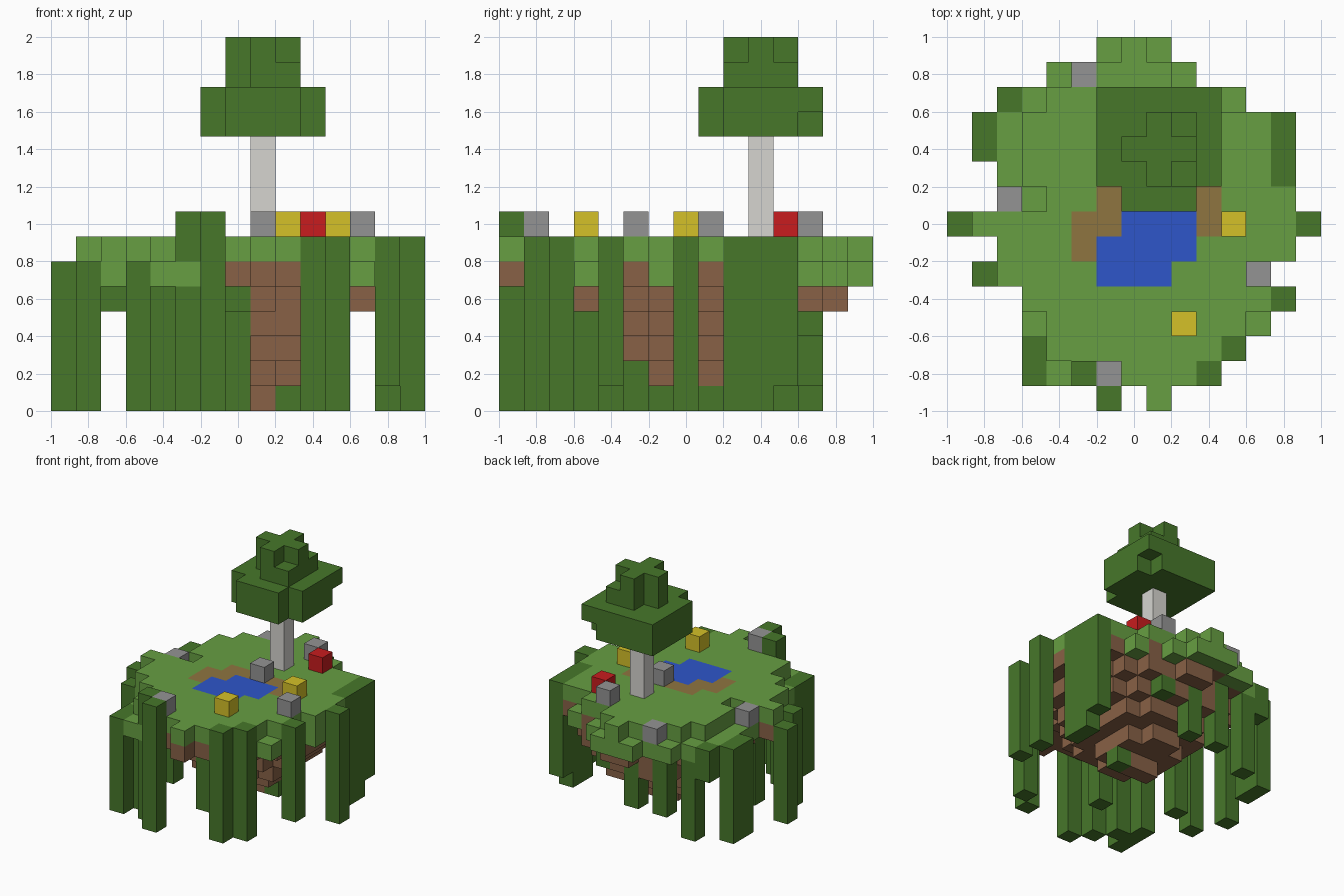
import bpy, bmesh
from mathutils import Vector

if "Cube" in bpy.data.objects:
    bpy.data.objects.remove(bpy.data.objects["Cube"])

N = 15
S = 2 / N

# Ground plan, back row first: G grass on soil, g low grass, H thick grass,
# P path, W water
PLAN = """
......gHg......
....ggGGGg.....
...gGGGGGGGg...
..gGGGGGGGGGG..
..gGGGGGGGGGG..
..gGGGGGGGGGG..
..ggGGPPPPPGGG.
.GGGGPPWWWPGGG.
..HGGPWWWWGGGH.
..HGGGWWWGGGG..
...GGGGGGGGGG..
...gGGGGGGGGg..
....GGGGGGG....
....ggGGGG.....
........G......
""".split()


def colour(name, hex_code):
    def linear(c):
        return c / 12.92 if c < 0.04045 else ((c + 0.055) / 1.055) ** 2.4
    rgba = [linear(v / 255) for v in bytes.fromhex(hex_code)] + [1]
    mat = bpy.data.materials.new(name)
    mat.use_nodes = True
    mat.diffuse_color = rgba
    bsdf = mat.node_tree.nodes["Principled BSDF"]
    bsdf.inputs["Base Color"].default_value = rgba
    return mat


LEAF = colour("dark green", "47772A")
GRASS = colour("grass green", "679F42")
SOIL = colour("soil brown", "886146")
PATH = colour("path tan", "8F7540")
WATER = colour("water blue", "2E56CA")
STONE = colour("stone grey", "949494")
BARK = colour("pale bark", "D6D5D0")
YELLOW = colour("flower yellow", "D5C128")
RED = colour("flower red", "C81C1E")

cells = {}   # (column, row, level) -> part name
parts = {}   # part name -> material


def fill(part, mat, col, row, low, high=None):
    """Stack blocks of one part in a column."""
    parts[part] = mat
    for k in range(low, (low if high is None else high) + 1):
        cells[col, row, k] = part


# Ground surface and the layer beneath it
for r, line in enumerate(PLAN):
    for c, mark in enumerate(line):
        if mark == ".":
            continue
        if mark == "g":
            fill("grass", GRASS, c, r, 5)
        elif mark == "H":
            fill("grass", GRASS, c, r, 5, 6)
        else:
            fill("soil", SOIL, c, r, 5)
            part, mat = {"G": ("grass", GRASS), "P": ("path", PATH),
                         "W": ("pond", WATER)}[mark]
            fill(part, mat, c, r, 6)

# Tapering underside
for k, radius in enumerate((1, 2.5, 3.5, 4.5, 5.1)):
    for c in range(N):
        for r in range(N):
            if (c - 7.5) ** 2 + (r - 6) ** 2 < radius ** 2:
                fill("soil", SOIL, c, r, k)

# Hanging vines: column, row, bottom level, top level
for vine in ((0, 7, 0, 5), (1, 9, 0, 5), (1, 3, 0, 5), (1, 4, 0, 5),
             (2, 2, 4, 5), (3, 12, 0, 5), (3, 13, 0, 5),
             (4, 12, 0, 4), (5, 13, 0, 4), (5, 13, 6, 7), (6, 14, 0, 7),
             (7, 10, 0, 3), (7, 11, 4, 4), (10, 13, 0, 6), (11, 12, 0, 6),
             (13, 10, 1, 6), (14, 7, 0, 6), (13, 3, 1, 6), (13, 4, 0, 6),
             (13, 5, 0, 6), (9, 2, 3, 3), (7, 2, 1, 3), (5, 2, 1, 4),
             (3, 2, 0, 4), (3, 8, 0, 4), (3, 11, 0, 4), (9, 6, 0, 0)):
    fill("vines", LEAF, *vine)

# Stones and flowers
for c, r, k in ((2, 6, 6), (5, 1, 6), (6, 13, 7), (8, 6, 7), (9, 2, 7),
                (12, 9, 7)):
    fill("stones", STONE, c, r, k)
for c, r in ((9, 11), (11, 7)):
    fill("yellow_flowers", YELLOW, c, r, 7)
fill("red_flower", RED, 10, 3, 7)

# Tree
fill("trunk", BARK, 8, 4, 7, 10)
for c in range(6, 11):
    for r in range(2, 7):
        if (c, r) not in ((6, 6), (10, 6)):
            fill("canopy", LEAF, c, r, 12 if (c, r) == (10, 2) else 11, 12)
        if abs(c - 8) + abs(r - 4) < 2:
            fill("canopy", LEAF, c, r, 13, 14)
for r in (3, 5):
    fill("canopy", LEAF, 9, r, 13)


def build(part, mat):
    """Make a mesh from the exposed block faces of one part."""
    bm = bmesh.new()
    for (c, r, k), owner in cells.items():
        if owner != part:
            continue
        centre = Vector((c - 7, 7 - r, k + 0.5))
        for axis in range(3):
            for sign in (-1, 1):
                n = Vector((0, 0, 0))
                n[axis] = sign
                if (c + int(n.x), r - int(n.y), k + int(n.z)) in cells:
                    continue
                u = Vector((0, 0, 0))
                u[(axis + 1) % 3] = 0.5
                v = n.cross(u)
                mid = centre + n / 2
                corners = (mid - u - v, mid + u - v, mid + u + v, mid - u + v)
                bm.faces.new([bm.verts.new(p * S) for p in corners])
    bmesh.ops.remove_doubles(bm, verts=bm.verts, dist=S / 100)
    mesh = bpy.data.meshes.new(part)
    bm.to_mesh(mesh)
    bm.free()
    mesh.materials.append(mat)
    bpy.context.collection.objects.link(bpy.data.objects.new(part, mesh))


for part, mat in parts.items():
    build(part, mat)
